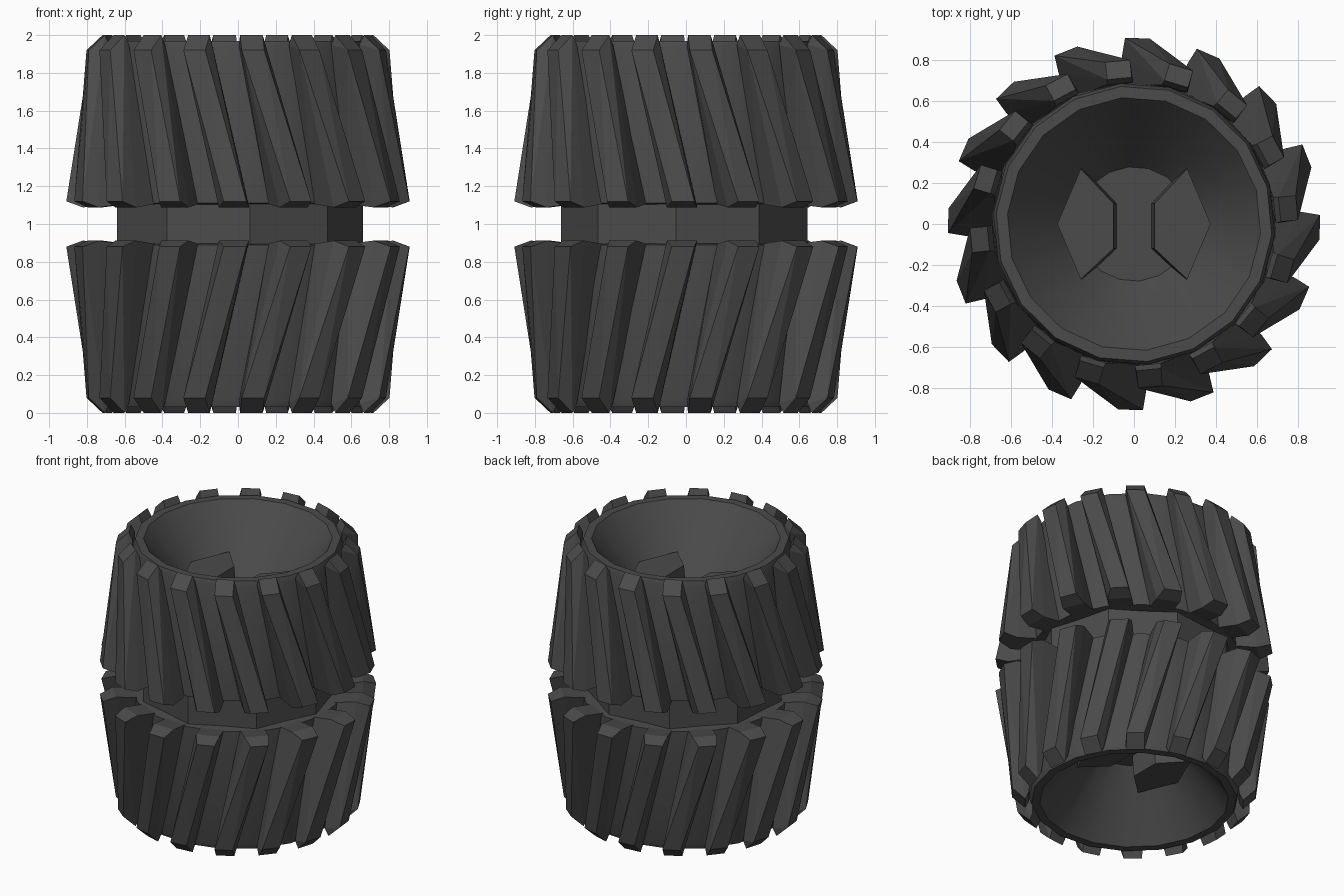
import bpy, bmesh, math
from mathutils import Vector

if "Cube" in bpy.data.objects:
    bpy.data.objects.remove(bpy.data.objects["Cube"])

rubber = bpy.data.materials.new("dark_grey")
rubber.diffuse_color = (0.07, 0.07, 0.07, 1)
rubber.use_nodes = True
rubber.node_tree.nodes["Principled BSDF"].inputs["Base Color"].default_value = rubber.diffuse_color


def finish(name, bm, smooth=False):
    bmesh.ops.recalc_face_normals(bm, faces=bm.faces[:])
    me = bpy.data.meshes.new(name)
    bm.to_mesh(me)
    bm.free()
    ob = bpy.data.objects.new(name, me)
    bpy.context.collection.objects.link(ob)
    me.materials.append(rubber)
    if smooth:
        bpy.ops.object.select_all(action='DESELECT')
        bpy.context.view_layer.objects.active = ob
        ob.select_set(True)
        bpy.ops.object.shade_smooth_by_angle(angle=math.radians(25))
    return ob


def polar(r, deg, z, side=0.0):
    """Point at radius r and angle deg, shifted sideways along the tangent."""
    a = math.radians(deg)
    return Vector((r * math.cos(a) - side * math.sin(a),
                   r * math.sin(a) + side * math.cos(a), z))


def flip(p, up):
    return p if up else Vector((p.x, p.y, 2 - p.z))


def lathe(bm, profile, n, start, up=True):
    """Revolve (radius, z) points and cap both ends."""
    rings = [[bm.verts.new(flip(polar(r, start + 360 * i / n, z), up))
              for i in range(n)] for r, z in profile]
    for a, b in zip(rings, rings[1:]):
        for i in range(n):
            j = (i + 1) % n
            bm.faces.new((a[i], a[j], b[j], b[i]))
    bm.faces.new(rings[0])
    bm.faces.new(rings[-1])


# Nine-sided drum visible in the groove between the halves
bm = bmesh.new()
lathe(bm, [(0.665, 0.86), (0.665, 1.14)], 9, -4.5)
finish("centre_drum", bm)

for up, label in ((True, "upper"), (False, "lower")):
    # Hollow half with a rim and a conical bowl
    bm = bmesh.new()
    lathe(bm, [(0.60, 1.10), (0.70, 1.11), (0.69, 1.93), (0.675, 1.97),
               (0.62, 1.97), (0.39, 1.68), (0.28, 1.55)], 18, -4.5, up)
    finish(label + "_rim_and_bowl", bm, True)

    # Two raised plates in the bowl
    bm = bmesh.new()
    outline = [(0.10, 0.10), (0.26, 0.27), (0.375, 0), (0.26, -0.27), (0.10, -0.12)]
    for s in (1, -1):
        lo = [bm.verts.new(flip(Vector((s * (x - 0.015), y, 1.54)), up)) for x, y in outline]
        hi = [bm.verts.new(flip(Vector((s * x, y, 1.70)), up)) for x, y in outline]
        bm.faces.new(lo)
        bm.faces.new(hi)
        for i in range(5):
            j = (i + 1) % 5
            bm.faces.new((lo[i], lo[j], hi[j], hi[i]))
    finish(label + "_bowl_plates", bm)

    # Sixteen slanted tread lugs: (radius, z, angle, half width) sections
    sections = [(0.68, 1.105, 88, 0.08), (0.82, 1.088, 88.5, 0.08),
                (0.908, 1.12, 89, 0.06),
                (0.80, 1.92, 73.2, 0.06), (0.715, 2.0, 73.2, 0.06),
                (0.69, 1.95, 73.2, 0.065)]
    bm = bmesh.new()
    for k in range(16):
        vs = [bm.verts.new(flip(polar(r, a + 22.5 * k, z, s * w), up))
              for r, z, a, w in sections for s in (-1, 1)]
        bmesh.ops.convex_hull(bm, input=vs)
    finish(label + "_tread_lugs", bm)
